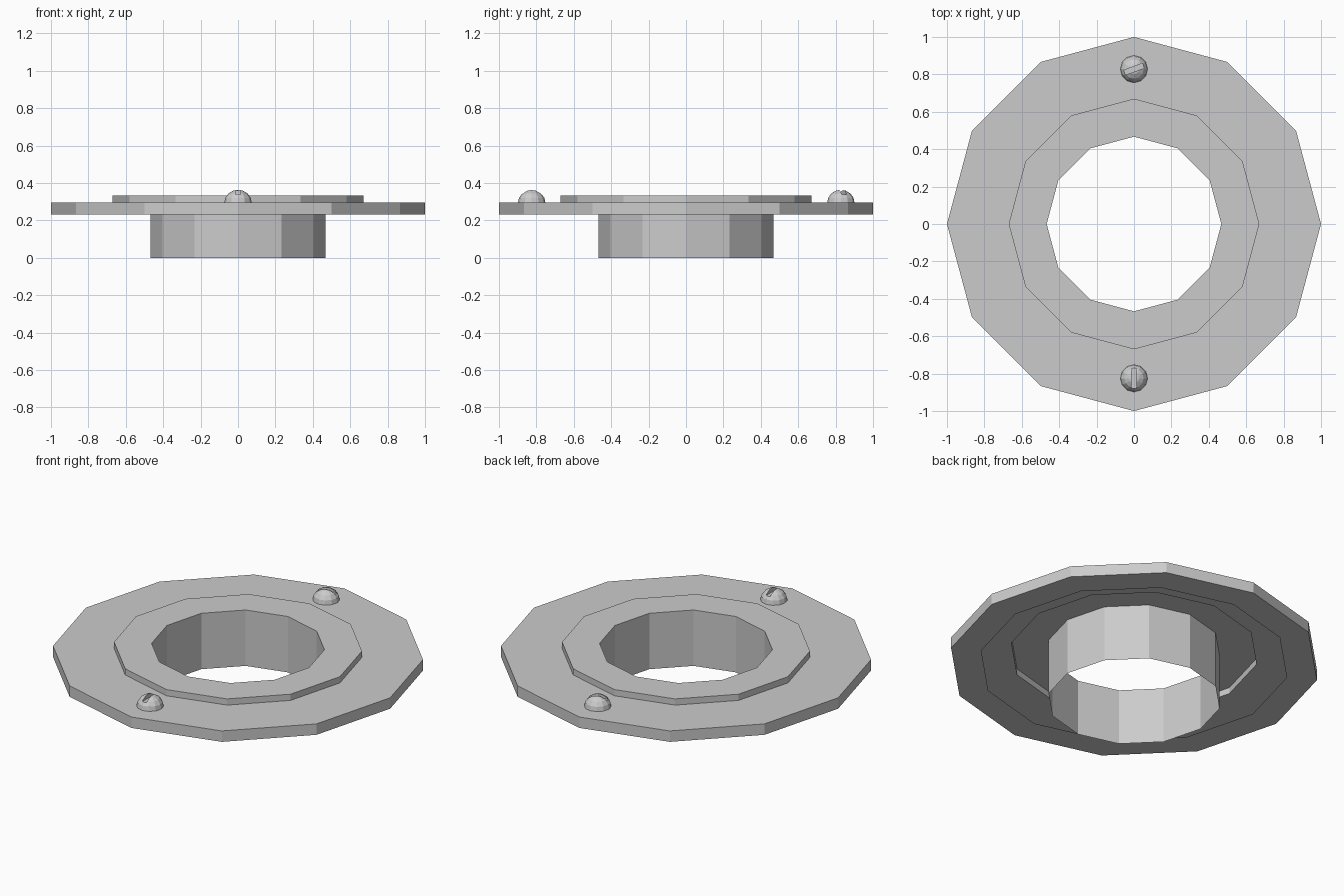
import bpy, bmesh, math
from mathutils import Matrix

if "Cube" in bpy.data.objects:
    bpy.data.objects.remove(bpy.data.objects["Cube"])


def lathe(name, profile, sides, closed=False):
    """Spin an (r, z) profile about z; optionally cap both ends."""
    bm = bmesh.new()
    rings = []
    for r, z in profile:
        rings.append([bm.verts.new((r * math.cos(2 * math.pi * i / sides),
                                    r * math.sin(2 * math.pi * i / sides), z))
                      for i in range(sides)])
    for a, b in zip(rings, rings[1:]):
        for i in range(sides):
            j = (i + 1) % sides
            bm.faces.new((a[i], a[j], b[j], b[i]))
    if closed:
        bm.faces.new(rings[0][::-1])
        bm.faces.new(rings[-1])
    return link(name, bm)


def link(name, bm):
    mesh = bpy.data.meshes.new(name)
    bm.to_mesh(mesh)
    bm.free()
    ob = bpy.data.objects.new(name, mesh)
    bpy.context.collection.objects.link(ob)
    return ob


# Sheet flange: underside lip, rim, plate, raised collar, then hanging sleeve
lathe("flange", [(0.835, 0.23), (1.0, 0.23), (1.0, 0.295), (0.67, 0.295),
                 (0.67, 0.332), (0.467, 0.332), (0.467, 0.0)], 12)


# Slotted dome screws
def screw(name, y, angle):
    rad, base, height = 0.073, 0.295, 0.068
    steps = [0, 22, 45, 68, 84]
    dome = lathe(name, [(rad * math.cos(math.radians(t)),
                         base + height * math.sin(math.radians(t))) for t in steps],
                 12, closed=True)
    bm = bmesh.new()
    bmesh.ops.create_cube(bm, size=1, matrix=Matrix.Diagonal((0.3, 0.027, 0.06, 1)))
    cutter = link(name + "_slot_cutter", bm)
    cutter.location = (0, y, 0.337 + 0.03)
    cutter.rotation_euler.z = math.radians(angle)
    cutter.hide_render = True
    cutter.display_type = 'WIRE'
    dome.location.y = y
    cut = dome.modifiers.new("slot", 'BOOLEAN')
    cut.operation = 'DIFFERENCE'
    cut.solver = 'EXACT'
    cut.object = cutter


screw("front_screw", -0.825, 90)
screw("back_screw", 0.828, 20)
